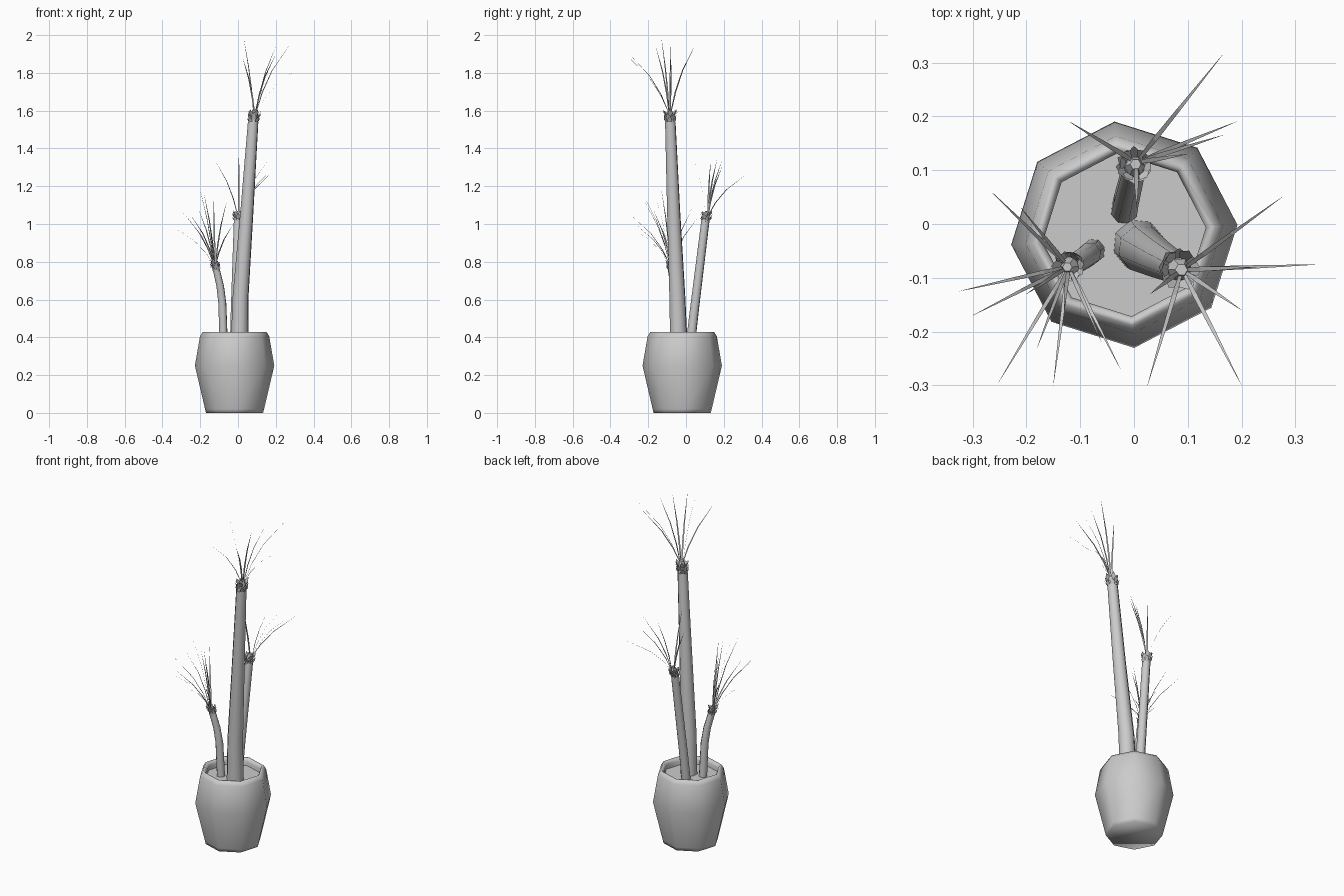
import bpy, bmesh, math, random
from mathutils import Vector

random.seed(4)
cube = bpy.data.objects.get("Cube")
if cube:
    bpy.data.objects.remove(cube)

# One plain grey for the whole plant
grey = bpy.data.materials.new("plain grey")
grey.use_nodes = True
colour = (0.6, 0.6, 0.6, 1)
grey.diffuse_color = colour
grey.node_tree.nodes["Principled BSDF"].inputs["Base Color"].default_value = colour


def finish(bm, name, smooth=True, fix=True):
    if fix:
        bmesh.ops.recalc_face_normals(bm, faces=bm.faces)
    for f in bm.faces:
        f.smooth = smooth
    mesh = bpy.data.meshes.new(name)
    bm.to_mesh(mesh)
    bm.free()
    mesh.materials.append(grey)
    ob = bpy.data.objects.new(name, mesh)
    bpy.context.collection.objects.link(ob)
    return ob


def loft(bm, rings, sides, turn, caps=(True, True)):
    """Join horizontal rings given as (centre, radius)."""
    loops = []
    for c, r in rings:
        loops.append([bm.verts.new(Vector(c) + Vector((r * math.cos(a), r * math.sin(a), 0)))
                      for a in (turn + math.tau * i / sides for i in range(sides))])
    for a, b in zip(loops, loops[1:]):
        for i in range(sides):
            j = (i + 1) % sides
            bm.faces.new((a[i], a[j], b[j], b[i]))
    if caps[0]:
        bm.faces.new(loops[0][::-1])
    if caps[1]:
        bm.faces.new(loops[-1])


# Eight-sided pot with a rounded rim and an inner wall
POT = (-0.018, -0.02)
TURN = math.radians(5)
profile = [(0.0, 0.152), (0.02, 0.157), (0.25, 0.211), (0.405, 0.184),
           (0.428, 0.170), (0.428, 0.160), (0.41, 0.152), (0.37, 0.152)]
bm = bmesh.new()
loft(bm, [((*POT, z), r) for z, r in profile], 8, TURN, (True, False))
finish(bm, "pot")

bm = bmesh.new()
loft(bm, [((*POT, 0.385), 0.153)], 8, TURN, (False, True))
finish(bm, "soil", False)


def trunk(name, path):
    bm = bmesh.new()
    loft(bm, path, 8, 0.3)
    ob = finish(bm, name)
    bpy.ops.object.select_all(action="DESELECT")
    ob.select_set(True)
    bpy.context.view_layer.objects.active = ob
    bpy.ops.object.shade_smooth_by_angle(angle=math.radians(50))


def crown(name, base, r, lean):
    """Narrow core wrapped in tiers of pointed, flaring scales."""
    bm = bmesh.new()
    base = Vector(base)
    lean = Vector(lean)
    loft(bm, [(base, r * 0.9), (base + lean * 0.6, r * 0.75), (base + lean, r * 0.4)], 6, 0)
    for tier in range(3):
        for k in range(6):
            a = math.tau * (k + tier * 0.5) / 6 + random.uniform(-0.2, 0.2)
            out = Vector((math.cos(a), math.sin(a), 0))
            side = Vector((-out.y, out.x, 0)) * r * 0.45
            foot = base + lean * (0.05 + 0.25 * tier) + out * r * 0.7
            mid = foot + out * r * 0.35 + lean * 0.25
            tip = mid + out * r * random.uniform(0.1, 0.4) + lean * random.uniform(0.15, 0.3)
            pts = [foot - side * 0.6, foot + side * 0.6, mid + side, tip, mid - side]
            bm.faces.new([bm.verts.new(p) for p in pts])
    finish(bm, name, False, False)


def leaves(name, root, tips, width=0.0045):
    """Thin tapering blades that rise and then bend outward."""
    bm = bmesh.new()
    root = Vector(root)
    for t in tips:
        tip = Vector(t)
        d = tip - root
        side = Vector((-d.y, d.x, 0)).normalized()
        start = root + Vector((d.x, d.y, 0)).normalized() * 0.008
        prev = None
        # Fractions of the run and rise, then the relative half width
        for run, rise, w in ((0, 0, 0.7), (0.18, 0.3, 1), (0.46, 0.62, 0.75), (1, 1, 0.04)):
            p = start + Vector((d.x * run, d.y * run, d.z * rise))
            if run == 1:
                p = tip
            pair = [bm.verts.new(p + side * width * w), bm.verts.new(p - side * width * w)]
            if prev:
                bm.faces.new((prev[0], prev[1], pair[1], pair[0]))
            prev = pair
    finish(bm, name, False, False)


# Tall front trunk
trunk("tall_trunk", [((0.008, -0.038, 0.37), 0.048), ((0.014, -0.046, 0.62), 0.044),
                     ((0.048, -0.066, 1.08), 0.036), ((0.08, -0.083, 1.54), 0.029)])
crown("tall_crown", (0.08, -0.083, 1.53), 0.029, (0.008, -0.002, 0.075))
leaves("tall_leaves", (0.089, -0.085, 1.59),
       [(0.03, -0.13, 1.985), (0.025, -0.30, 1.88), (0.20, -0.30, 1.90),
        (0.20, -0.16, 1.94), (0.275, 0.05, 1.95), (0.345, -0.075, 1.845),
        (0.23, -0.08, 1.95)])

# Middle trunk at the back
trunk("middle_trunk", [((-0.018, 0.024, 0.37), 0.026), ((-0.014, 0.045, 0.55), 0.025),
                       ((0.0, 0.103, 1.02), 0.023)])
crown("middle_crown", (0.0, 0.103, 1.01), 0.025, (0.003, 0.008, 0.06))
leaves("middle_leaves", (0.004, 0.114, 1.05),
       [(-0.12, 0.19, 1.335), (0.165, 0.315, 1.26), (0.19, 0.19, 1.30),
        (0.165, 0.165, 1.345), (0.005, 0.03, 1.38), (0.10, 0.13, 1.33)])

# Short trunk on the right
trunk("short_trunk", [((-0.076, -0.05, 0.37), 0.023), ((-0.083, -0.056, 0.58), 0.022),
                      ((-0.094, -0.064, 0.67), 0.021), ((-0.115, -0.077, 0.76), 0.02)])
crown("short_crown", (-0.114, -0.076, 0.75), 0.022, (-0.01, -0.004, 0.055))
leaves("short_leaves", (-0.122, -0.079, 0.785),
       [(-0.265, 0.06, 1.03), (-0.325, -0.125, 0.975), (-0.30, -0.17, 1.07),
        (-0.252, -0.295, 1.05), (-0.15, -0.30, 0.99), (-0.18, -0.23, 1.16),
        (-0.025, -0.27, 1.0), (-0.21, 0.03, 1.08), (-0.06, -0.22, 1.12),
        (-0.20, -0.13, 1.18), (-0.13, -0.16, 1.15)], 0.004)
